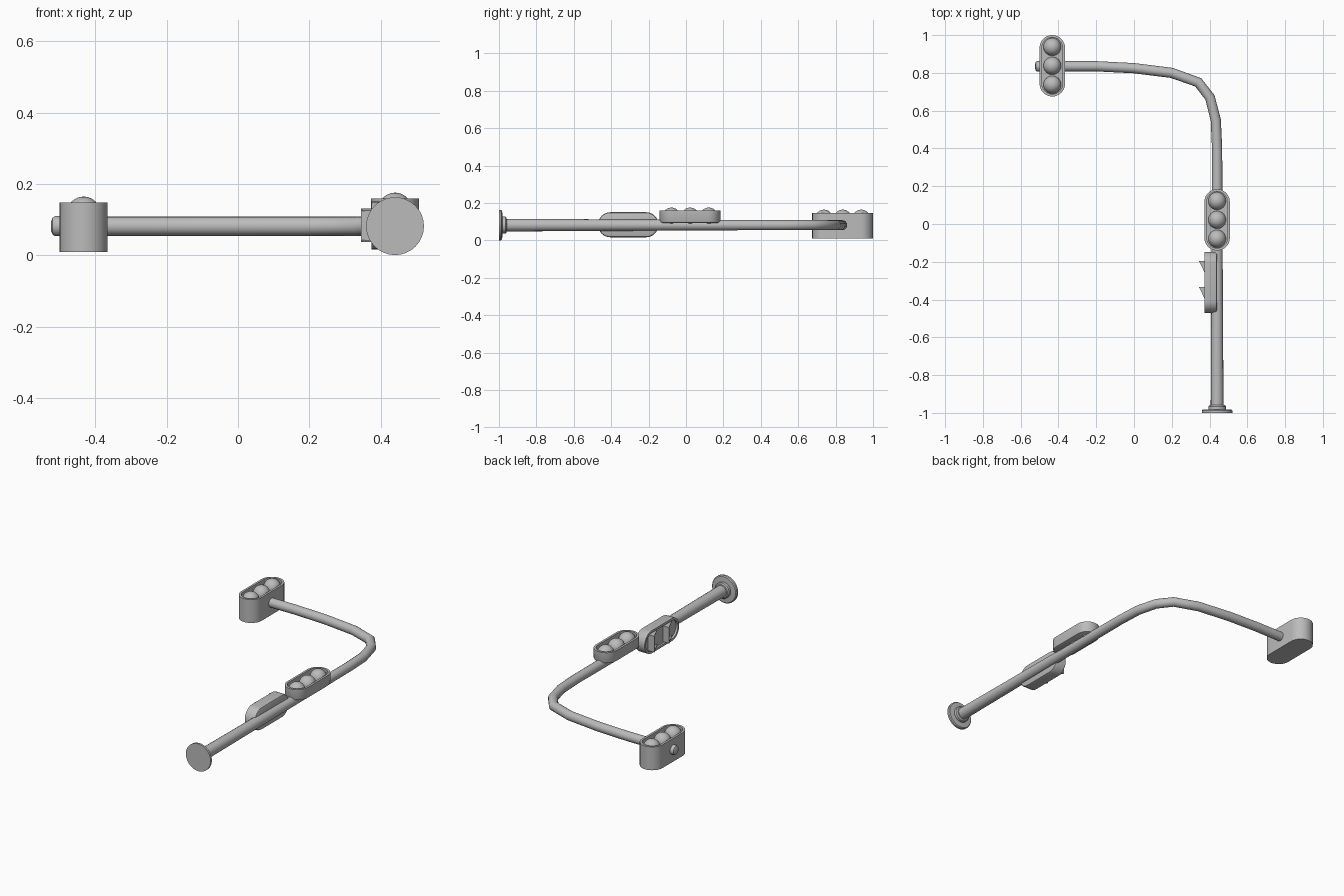
import bpy, bmesh, math
from mathutils import Matrix, Vector

if "Cube" in bpy.data.objects:
    bpy.data.objects.remove(bpy.data.objects["Cube"])

GREY = (0.5, 0.5, 0.5, 1)
grey = bpy.data.materials.new("plain grey")
grey.use_nodes = True
grey.diffuse_color = GREY
grey.node_tree.nodes["Principled BSDF"].inputs["Base Color"].default_value = GREY

POLE_X, POLE_Z, ARM_Y = 0.44, 0.082, 0.835


def finish(bm, name, matrix):
    bmesh.ops.recalc_face_normals(bm, faces=bm.faces)
    bm.transform(matrix)
    mesh = bpy.data.meshes.new(name)
    bm.to_mesh(mesh)
    bm.free()
    mesh.materials.append(grey)
    ob = bpy.data.objects.new(name, mesh)
    bpy.context.collection.objects.link(ob)
    smooth(ob)
    return ob


def smooth(ob):
    bpy.ops.object.select_all(action="DESELECT")
    ob.select_set(True)
    bpy.context.view_layer.objects.active = ob
    bpy.ops.object.shade_smooth_by_angle(angle=math.radians(35))


def skin(name, rings, matrix):
    """Closed surface through a list of matching rings of points."""
    bm = bmesh.new()
    loops = [[bm.verts.new(p) for p in ring] for ring in rings]
    n = len(loops[0])
    for a, b in zip(loops, loops[1:]):
        for i in range(n):
            j = (i + 1) % n
            bm.faces.new((a[i], a[j], b[j], b[i]))
    bm.faces.new(loops[0])
    bm.faces.new(loops[-1])
    return finish(bm, name, matrix)


def stadium(r, straight, z, n=16):
    """Capsule outline, long along y."""
    pts = []
    for side in (1, -1):
        for i in range(n + 1):
            a = math.pi * i / n
            pts.append((side * r * math.cos(a), side * (straight + r * math.sin(a)), z))
    return pts


def circle(r, z, n=32):
    return [(r * math.cos(math.tau * i / n), r * math.sin(math.tau * i / n), z) for i in range(n)]


def housing(name, matrix, r, straight, depth, soft, recess):
    """Capsule box with a raised rim round its recessed front."""
    rings = [stadium(r - soft, straight, 0), stadium(r - soft * 0.3, straight, soft * 0.3),
             stadium(r, straight, soft), stadium(r, straight, depth),
             stadium(r - 0.013, straight, depth), stadium(r - 0.013, straight, depth - recess)]
    return skin(name, rings, matrix)


def lamps(name, matrix, z, r=0.047):
    for label, y in (("top", 0.1), ("middle", 0), ("bottom", -0.1)):
        bm = bmesh.new()
        bmesh.ops.create_uvsphere(bm, u_segments=24, v_segments=12, radius=r)
        finish(bm, f"{name}_{label}_lamp", matrix @ Matrix.Translation((0, y, z)))


def hood(name, matrix, w=0.047, h=0.09, d=0.042, t=0.006):
    """Lamp hood: a top plate with two triangular cheeks."""
    bm = bmesh.new()
    plate = Matrix.Translation((0, -t / 2, d / 2)) @ Matrix.Diagonal((2 * w, t, d, 1))
    bmesh.ops.create_cube(bm, size=1, matrix=plate)
    for side in (-1, 1):
        outer, inner = ([bm.verts.new((side * x, y, z)) for y, z in ((0, 0), (0, d), (-h, 0))]
                        for x in (w, w - t))
        bm.faces.new(outer)
        bm.faces.new(inner)
        for i in range(3):
            j = (i + 1) % 3
            bm.faces.new((outer[i], outer[j], inner[j], inner[i]))
    finish(bm, name, matrix)


# Tapered pole bending over into the arm
path = [(POLE_X, -0.99, 0.034), (POLE_X, -0.45, 0.031), (POLE_X, 0.1, 0.028),
        (POLE_X, 0.4, 0.027), (0.433, 0.55, 0.027), (0.402, 0.67, 0.027),
        (0.34, 0.75, 0.027), (0.2, 0.8, 0.027), (0, 0.825, 0.027),
        (-0.2, ARM_Y, 0.027), (-0.45, ARM_Y, 0.027)]
curve = bpy.data.curves.new("pole_and_arm", "CURVE")
curve.dimensions = "3D"
curve.bevel_depth = 1
curve.bevel_resolution = 6
curve.use_fill_caps = True
spline = curve.splines.new("POLY")
spline.points.add(len(path) - 1)
for point, (x, y, r) in zip(spline.points, path):
    point.co = (x, y, POLE_Z, 1)
    point.radius = r
pole = bpy.data.objects.new("pole_and_arm", curve)
bpy.context.collection.objects.link(pole)
bpy.ops.object.select_all(action="DESELECT")
pole.select_set(True)
bpy.context.view_layer.objects.active = pole
bpy.ops.object.convert(target="MESH")
pole = bpy.context.object
pole.data.materials.clear()
pole.data.materials.append(grey)
smooth(pole)

# Round base plate with a collar
along_pole = Matrix.Translation((POLE_X, -1, POLE_Z)) @ Matrix.Rotation(-math.pi / 2, 4, "X")
skin("base_plate", [circle(r, z) for r, z in
                    ((0.081, 0), (0.081, 0.012), (0.076, 0.017), (0.046, 0.019),
                     (0.046, 0.035), (0.04, 0.041), (0.03, 0.042))], along_pole)

# Rounded cap where the arm passes through the far lamp box
arm_end = Matrix.Translation((-0.49, ARM_Y, POLE_Z)) @ Matrix.Rotation(-math.pi / 2, 4, "Y")
skin("arm_end_cap", [circle(r, z) for r, z in
                     ((0.028, 0), (0.028, 0.022), (0.024, 0.029), (0.013, 0.034))], arm_end)

# Deep lamp box hung on the arm
at_arm = Matrix.Translation((-0.4325, 0.8375, 0.01))
housing("arm_light_box", at_arm, 0.0675, 0.095, 0.138, 0, 0.03)
lamps("arm_light", at_arm, 0.108)

# Shallow lamp box on the pole
at_pole = Matrix.Translation((POLE_X, 0.022, 0.094))
housing("pole_light_box", at_pole, 0.0675, 0.095, 0.066, 0.01, 0.03)
lamps("pole_light", at_pole, 0.035)

# Crossing signal on the side of the pole, with two hoods
at_side = Matrix.Translation((POLE_X, -0.309, 0.084)) @ Matrix.Rotation(-math.pi / 2, 4, "Y")
housing("crossing_light_box", at_side, 0.067, 0.095, 0.066, 0.01, 0.012)
for label, y in (("upper", 0.113), ("lower", -0.025)):
    hood(f"{label}_crossing_hood", at_side @ Matrix.Translation((0, y, 0.053)))
